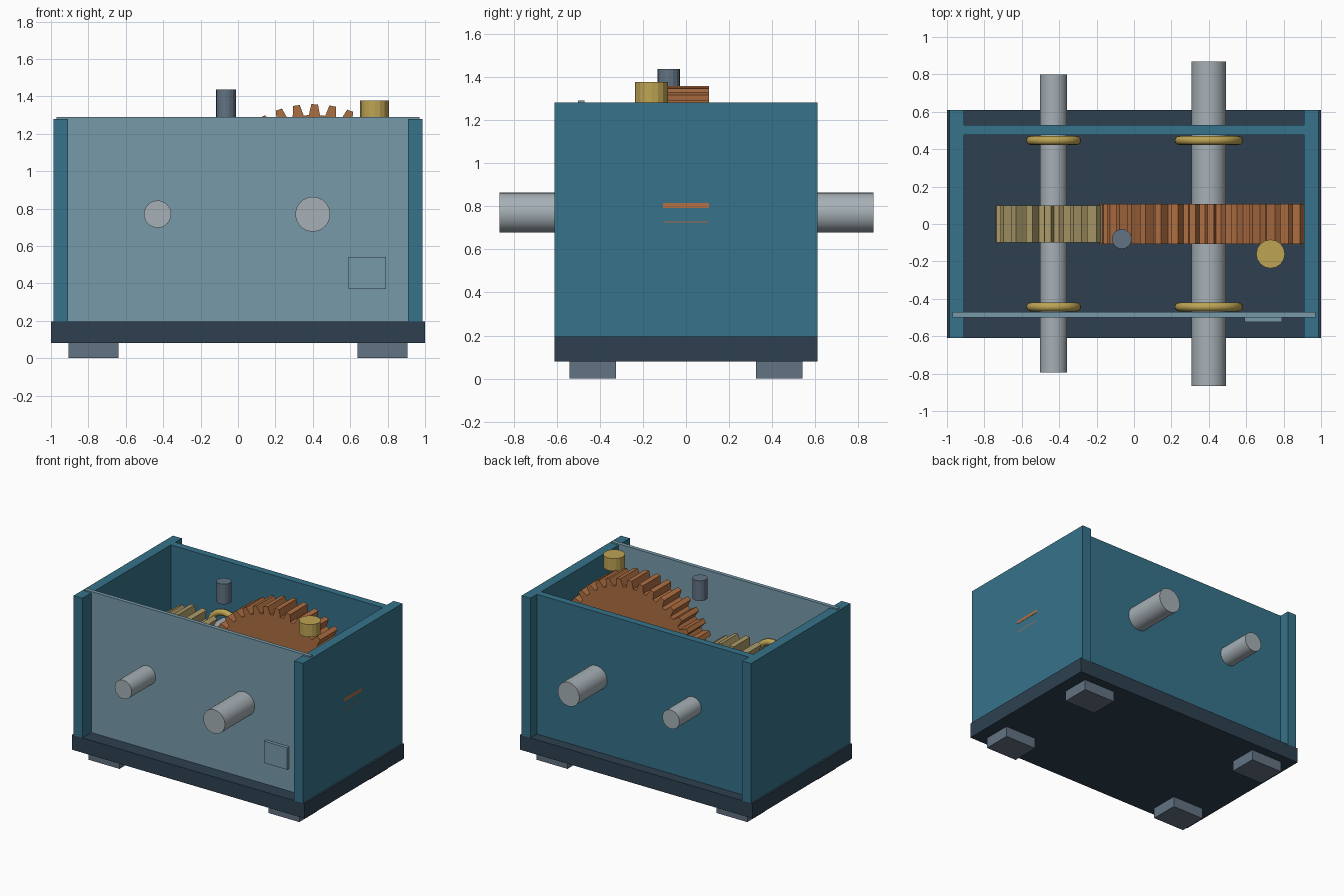
import bpy, bmesh, math
from mathutils import Matrix

if "Cube" in bpy.data.objects:
    bpy.data.objects.remove(bpy.data.objects["Cube"])


def material(name, rgb):
    lin = [((c / 255 + 0.055) / 1.055) ** 2.4 for c in rgb] + [1]
    m = bpy.data.materials.new(name)
    m.use_nodes = True
    m.diffuse_color = lin
    m.node_tree.nodes["Principled BSDF"].inputs["Base Color"].default_value = lin
    return m


TEAL = material("teal paint", (54, 114, 138))
PANE = material("pale blue panel", (119, 154, 170))
NAVY = material("dark navy", (46, 64, 80))
SLATE = material("slate grey", (98, 114, 131))
STEEL = material("light steel", (166, 176, 182))
BRASS = material("brass", (190, 164, 84))
TAN = material("dull brass", (170, 153, 104))
COPPER = material("copper", (174, 110, 66))

AXLE_Z = 0.77
SMALL_X, LARGE_X = -0.43, 0.40


def box(name, mat, x, y, z):
    """Box from its (low, high) extents on each axis."""
    size = [b - a for a, b in (x, y, z)]
    mid = [(a + b) / 2 for a, b in (x, y, z)]
    bpy.ops.mesh.primitive_cube_add(size=1, location=mid)
    ob = bpy.context.object
    ob.name = name
    ob.data.transform(Matrix.Diagonal((*size, 1)))
    ob.data.materials.append(mat)
    return ob


def finish(ob, name, mat, smooth=True):
    ob.name = name
    ob.data.materials.append(mat)
    if smooth:
        bpy.ops.object.shade_smooth_by_angle(angle=math.radians(35))


def upright(name, mat, x, y, z, r, sides):
    bpy.ops.mesh.primitive_cylinder_add(vertices=sides, radius=r, depth=z[1] - z[0],
                                        location=(x, y, sum(z) / 2))
    finish(bpy.context.object, name, mat, False)


def shaft(name, x, y, r):
    bpy.ops.mesh.primitive_cylinder_add(vertices=32, radius=r, depth=y[1] - y[0],
                                        location=(x, sum(y) / 2, AXLE_Z),
                                        rotation=(math.pi / 2, 0, 0))
    finish(bpy.context.object, name, STEEL)


def bearing(name, x, y, outer):
    bpy.ops.mesh.primitive_torus_add(major_radius=outer - 0.024, minor_radius=0.024,
                                     major_segments=32, minor_segments=12,
                                     location=(x, y, AXLE_Z), rotation=(math.pi / 2, 0, 0))
    finish(bpy.context.object, name, BRASS)


def gear(name, mat, x, teeth, root, tip, half_width, phase):
    """Spur gear with trapezoid teeth, extruded along y."""
    bm = bmesh.new()
    step = math.tau / teeth
    ring = []
    for i in range(teeth):
        for offset, r in ((-0.34, root), (-0.18, tip), (0.18, tip), (0.34, root)):
            a = math.radians(phase) + (i + offset) * step
            ring.append(bm.verts.new((r * math.cos(a), -half_width, r * math.sin(a))))
    face = bm.faces.new(ring)
    out = bmesh.ops.extrude_face_region(bm, geom=[face])
    moved = [g for g in out["geom"] if isinstance(g, bmesh.types.BMVert)]
    bmesh.ops.translate(bm, verts=moved, vec=(0, 2 * half_width, 0))
    bmesh.ops.recalc_face_normals(bm, faces=bm.faces)
    me = bpy.data.meshes.new(name)
    bm.to_mesh(me)
    bm.free()
    me.materials.append(mat)
    ob = bpy.data.objects.new(name, me)
    ob.location = (x, 0, AXLE_Z)
    bpy.context.collection.objects.link(ob)


# Base plate and four feet
box("base_plate", NAVY, (-1, 1), (-0.61, 0.61), (0.08, 0.195))
for sx, side in ((-1, "right"), (1, "left")):
    for sy, end in ((-1, "front"), (1, "back")):
        box(f"{end}_{side}_foot", SLATE, sorted((sx * 0.64, sx * 0.905)),
            sorted((sy * 0.325, sy * 0.54)), (0, 0.08))
    # Side walls
    box(f"{side}_wall", TEAL, sorted((sx * 0.91, sx * 0.986)), (-0.61, 0.61), (0.195, 1.28))

# Back wall, front panel and its blank plate
box("back_wall", TEAL, (-0.91, 0.91), (0.475, 0.53), (0.195, 1.28))
box("front_panel", PANE, (-0.97, 0.97), (-0.50, -0.47), (0.195, 1.29))
box("blank_plate", PANE, (0.59, 0.79), (-0.525, -0.50), (0.37, 0.54))

# Shafts with ring bearings
shaft("small_shaft", SMALL_X, (-0.795, 0.80), 0.073)
shaft("large_shaft", LARGE_X, (-0.865, 0.87), 0.093)
for y, end in ((-0.443, "front"), (0.447, "back")):
    bearing(f"{end}_small_bearing", SMALL_X, y, 0.147)
    bearing(f"{end}_large_bearing", LARGE_X, y, 0.183)

# Meshing gears
gear("large_gear", COPPER, LARGE_X, 38, 0.53, 0.588, 0.107, 3.8)
gear("pinion", TAN, SMALL_X, 19, 0.245, 0.312, 0.1, 1.0)

# Vent pin and filler cap
upright("vent_pin", SLATE, -0.065, -0.08, (1.28, 1.437), 0.053, 16)
upright("filler_cap", BRASS, 0.73, -0.16, (1.28, 1.377), 0.077, 16)
